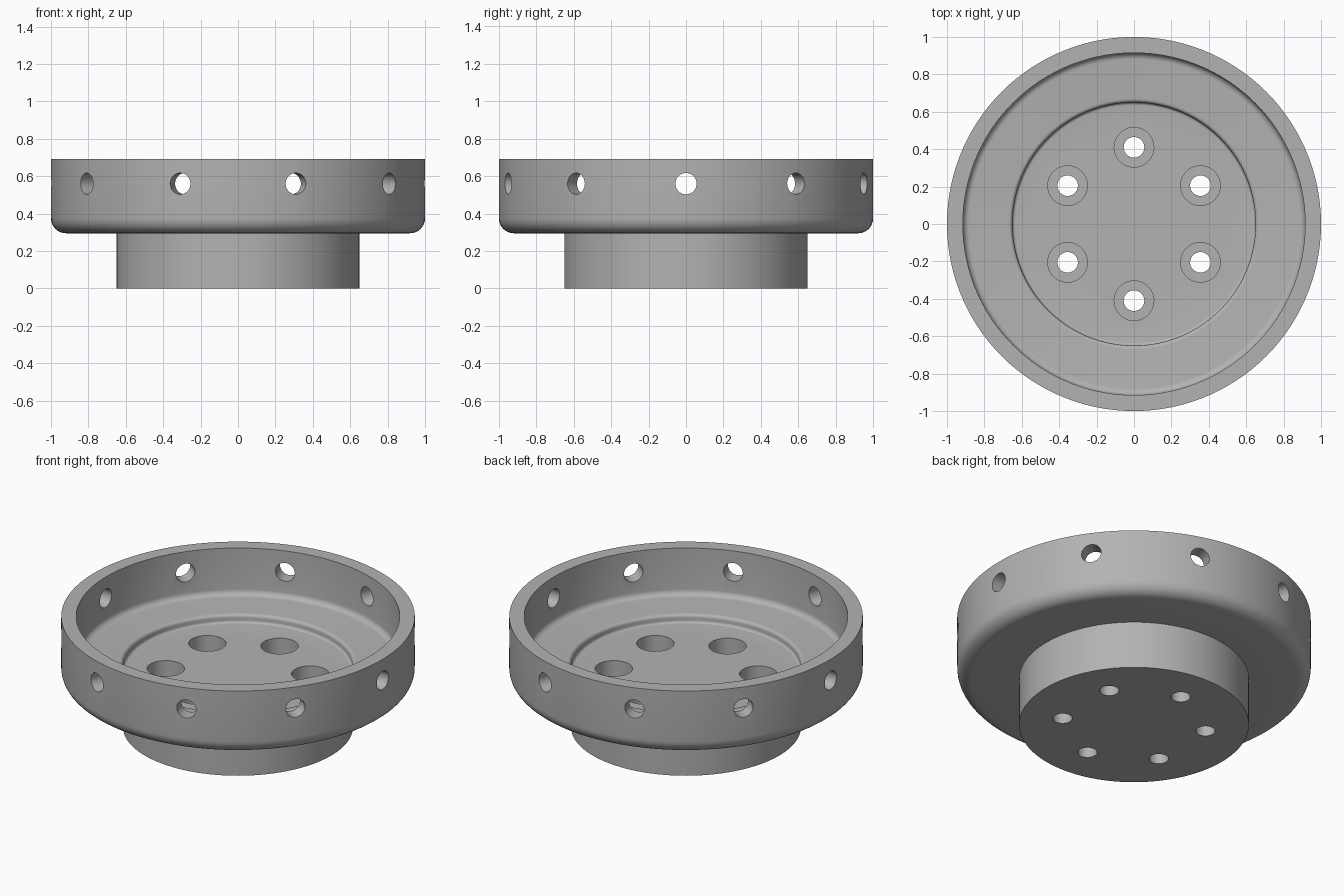
import bpy, bmesh
from math import pi, sin, cos, radians
from mathutils import Matrix, Vector

cube = bpy.data.objects.get("Cube")
if cube:
    bpy.data.objects.remove(cube, do_unlink=True)

grey = bpy.data.materials.new("plain grey")
grey.use_nodes = True
colour = (0.45, 0.45, 0.45, 1)
grey.diffuse_color = colour
grey.node_tree.nodes["Principled BSDF"].inputs["Base Color"].default_value = colour


def arc(cx, cz, r, start, end, steps=6):
    """Fillet points (radius, height) swept between two angles."""
    angles = [radians(start + (end - start) * i / steps) for i in range(steps + 1)]
    return [(cx + r * cos(a), cz + r * sin(a)) for a in angles]


def lathe(bm, profile, sides, matrix=Matrix()):
    """Revolve a profile, capping both ends, into the given bmesh."""
    rings = [[bm.verts.new(matrix @ Vector((r * cos(2 * pi * k / sides),
                                            r * sin(2 * pi * k / sides), z)))
              for k in range(sides)] for r, z in profile]
    for low, high in zip(rings, rings[1:]):
        for k in range(sides):
            n = (k + 1) % sides
            bm.faces.new((low[k], low[n], high[n], high[k]))
    bm.faces.new(rings[0][::-1])
    bm.faces.new(rings[-1])


def make_object(name, bm):
    bmesh.ops.recalc_face_normals(bm, faces=bm.faces)
    mesh = bpy.data.meshes.new(name)
    bm.to_mesh(mesh)
    bm.free()
    mesh.materials.append(grey)
    obj = bpy.data.objects.new(name, mesh)
    bpy.context.collection.objects.link(obj)
    return obj


# Flanged cup: solid hub, rounded bowl, stepped floor
RIM = 0.692
profile = [(0.65, 0), (0.65, 0.295)]
profile += arc(0.92, 0.375, 0.08, -90, 0, 8)
profile += [(1.0, RIM), (0.915, RIM)]
profile += arc(0.88, 0.435, 0.035, 0, -90)
profile += arc(0.67, 0.38, 0.02, 90, 180)
profile += arc(0.635, 0.365, 0.015, 0, -90)
bm = bmesh.new()
lathe(bm, profile, 120)
cup = make_object("flanged_cup", bm)

# Cutters: counterbored bolt holes in the hub, radial holes in the wall
bm = bmesh.new()
bolt = [(0.055, -0.1), (0.055, 0.15), (0.106, 0.15), (0.106, 0.5)]
for i in range(6):
    turn = Matrix.Rotation(radians(30 + 60 * i), 4, "Z")
    lathe(bm, bolt, 40, turn @ Matrix.Translation((0.41, 0, 0)))
for i in range(10):
    turn = Matrix.Rotation(radians(36 * i), 4, "Z")
    lie = Matrix.Translation((0, 0, 0.56)) @ Matrix.Rotation(pi / 2, 4, "Y")
    lathe(bm, [(0.057, 0.8), (0.057, 1.1)], 32, turn @ lie)
cutter = make_object("hole_cutter", bm)
cutter.hide_render = True

# Cut the holes, then smooth the curved faces
bpy.ops.object.select_all(action="DESELECT")
cup.select_set(True)
bpy.context.view_layer.objects.active = cup
cut = cup.modifiers.new("holes", "BOOLEAN")
cut.operation = "DIFFERENCE"
cut.solver = "EXACT"
cut.object = cutter
bpy.ops.object.modifier_apply(modifier=cut.name)
bpy.data.objects.remove(cutter, do_unlink=True)
bpy.ops.object.shade_smooth_by_angle(angle=radians(30))
